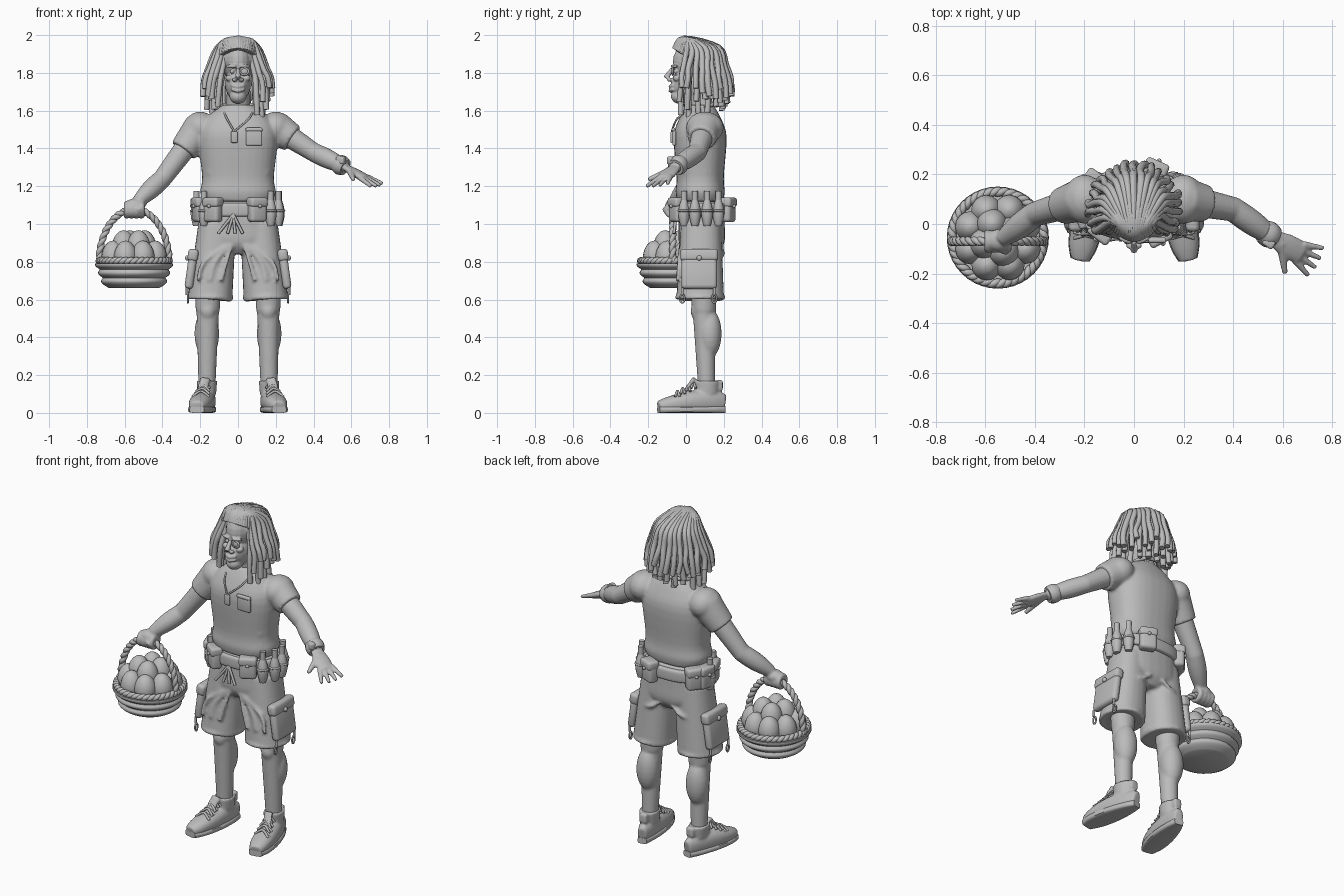
import bpy, bmesh, math, random
from math import sin, cos, pi, radians
from mathutils import Vector, Matrix

random.seed(4)
if "Cube" in bpy.data.objects:
    bpy.data.objects.remove(bpy.data.objects["Cube"])
clay = bpy.data.materials.new("warm_grey_clay")
clay.use_nodes = True
clay.diffuse_color = clay.node_tree.nodes["Principled BSDF"].inputs["Base Color"].default_value = (.5, .5, .5, 1)
X, Y, Z = Matrix.Identity(3)
both_sides = (("left", 1), ("right", -1))
mesh = bmesh.new()  # workbench: helpers add to it, finish() turns it into an object

def at(x, y, z):
    return Vector((x, y, z))

def spline(points, steps, closed):
    """Smooth curve through five-component points: position and two radii."""
    points = [Vector(point) for point in points]
    count, curve = len(points), []
    for i in range(count if closed else count - 1):
        picks = [i + k for k in (-1, 0, 1, 2)]
        a, b, c, d = (points[p % count if closed else max(0, min(count - 1, p))] for p in picks)
        for t in (j / steps for j in range(steps)):
            curve.append((b * 2 + (c - a) * t + (a * 2 - b * 5 + c * 4 - d) * t * t
                          + (b * 3 - a - c * 3 + d) * t ** 3) / 2)
    return curve if closed else curve + [points[-1]]

def sweep(points, sides=12, power=2, up=Y, steps=4, closed=False):
    """Skin a rounded section along the curve; a higher power makes it squarer."""
    path = spline(points, steps, closed)
    count, rings, axis = len(path), [], Vector(up)
    for i, point in enumerate(path):
        after = path[(i + 1) % count if closed else min(i + 1, count - 1)]
        before = path[i - 1 if closed else max(i - 1, 0)]
        along = (after - before).to_3d().normalized()
        axis = Vector(up) if closed else axis
        axis = (axis - along * axis.dot(along)).normalized()
        across, ring = axis.cross(along), []
        for angle in (2 * pi * k / sides for k in range(sides)):
            c, s = (math.copysign(abs(v) ** (2 / power), v) for v in (cos(angle), sin(angle)))
            ring.append(mesh.verts.new(point.to_3d() + across * c * point[3] + axis * s * point[4]))
        rings.append(ring)
    for here, there in zip(rings, rings[1:] + rings[:1] if closed else rings[1:]):
        for k in range(sides):
            mesh.faces.new((here[k - 1], here[k], there[k], there[k - 1]))
    if not closed:
        mesh.faces.new(rings[0][::-1])
        mesh.faces.new(rings[-1])

def loft(rows, y, **style):
    """Upright body from rows of height, half width and half depth."""
    sweep([(0, y, *row) for row in rows], **style)

def limb(start, end, thick, thin, swell=0, depth=1, **style):
    """Tapering, swelling tube between two joints."""
    stations = [(t, thick + (thin - thick) * t + swell * sin(pi * t)) for t in (0, .25, .5, .75, 1)]
    sweep([(*start.lerp(end, t), radius, radius * depth) for t, radius in stations], **style)

def strand(stops, radius, **style):
    sweep([(*stop, radius, radius) for stop in stops], sides=8, **style)

def hoop(centre, u, v, radius):
    """Closed ring spanned by the two half axes u and v."""
    angles = [pi * i / 8 for i in range(16)]
    strand([centre + u * cos(a) + v * sin(a) for a in angles], radius, up=u.cross(v), steps=2, closed=True)

def ball(centre, size):
    placing = Matrix.Translation(centre) @ Matrix.Diagonal((*size, 1))
    bmesh.ops.create_uvsphere(mesh, u_segments=20, v_segments=12, radius=1, matrix=placing)

def box(centre, size, turn=0, lean=0, bevel=.01):
    spin = Matrix.Rotation(turn, 4, 'Z') @ Matrix.Rotation(lean, 4, 'Y')
    placing = Matrix.Translation(centre) @ spin @ Matrix.Diagonal((*size, 1))
    corners = bmesh.ops.create_cube(mesh, size=1, matrix=placing)["verts"]
    edges = list({edge for corner in corners for edge in corner.link_edges})
    bmesh.ops.bevel(mesh, geom=edges, offset=bevel, segments=3, affect='EDGES', profile=.5)

def finish(name, fuse=0):
    """Make the object; fuse melts overlapping pieces into one skin."""
    bmesh.ops.recalc_face_normals(mesh, faces=mesh.faces)
    data = bpy.data.meshes.new(name)
    mesh.to_mesh(data)
    mesh.clear()
    data.materials.append(clay)
    data.shade_smooth()
    data.set_sharp_from_angle(angle=radians(50))
    part = bpy.data.objects.new(name, data)
    bpy.context.collection.objects.link(part)
    if fuse:
        remesh, soften = part.modifiers.new("fuse", 'REMESH'), part.modifiers.new("soften", 'SMOOTH')
        remesh.mode, remesh.voxel_size, remesh.use_smooth_shade = 'VOXEL', fuse, True
        soften.factor, soften.iterations = .5, 4

# Shirt with sleeves, collar and pocket; the arm joints are shared with the arms
shoulder = {name: at(.2 * s, .1, 1.51) for name, s in both_sides}
elbow = {"left": at(.4, .06, 1.38), "right": at(-.4, .04, 1.24)}
wrist = {"left": at(.57, -.06, 1.3), "right": at(-.53, -.06, 1.12)}
loft(((1.12, .18, .12), (1.17, .2, .13), (1.25, .19, .125), (1.46, .21, .14), (1.56, .17, .11), (1.63, .08, .07)),
     y=.075, sides=32, power=2.4)
for name, s in both_sides:
    ball(shoulder[name], (.085, .1, .085))
    limb(shoulder[name], shoulder[name].lerp(elbow[name], .45), .09, .075, sides=20)
    for height in (1.2, 1.27):
        strand([at(s * x, -.03 + x * x, height - .06 + x * .4) for x in (.04, .1, .16)], .01)
finish("shirt", fuse=.009)
hoop(at(0, .085, 1.615), X * .085, Y * .08 + Z * .025, .011)
finish("collar")
box(at(.085, -.062, 1.46), (.085, .02, .09), bevel=.008)
box(at(.085, -.066, 1.5), (.09, .02, .02), bevel=.008)
finish("chest_pocket")

# Necklace and tag
tag = at(-.02, -.075, 1.46)
for name, s in both_sides:
    strand((at(s * .08, .03, 1.61), at(s * .06, -.045, 1.56), tag + Z * .03), .005)
box(tag, (.036, .014, .06), bevel=.006)
finish("necklace")

# Shorts with folds and thick hems
loft(((.84, .07, .08), (.9, .19, .12), (1, .2, .122), (1.12, .185, .12)), y=.083, sides=28, power=2.4)
for name, s in both_sides:
    hem = at(s * .148, .075, .6)
    limb(hem, at(s * .11, .08, 1), .118, .1, depth=1.07, sides=24, power=2.3)
    hoop(hem + Z * .012, X * .112, Y * .122, .012)
    for reach in (.06, .12, .18):
        strand((at(s * .03, -.025, .9), at(s * reach, -.038, .8), at(s * (reach + .03), -.044, .7)), .011)
    strand((at(s * .04, .19, .88), at(s * .1, .198, .84), at(s * .18, .17, .83)), .01)
finish("shorts", fuse=.009)

# Cargo pockets that follow the legs, with hanging cords
for name, s in both_sides:
    centre = at(s * .25, .07, .745)
    box(centre, (.045, .19, .18), lean=-.14 * s, bevel=.02)
    box(centre + at(s * -.012, 0, .09), (.055, .2, .065), lean=-.14 * s, bevel=.018)
    ball(centre + at(s * .02, 0, .075), (.01, .014, .014))
    for offset in (-.09, .08):
        hoop(centre + at(s * .015, offset, -.14), Y * .012, Z * .022, .005)
        strand([centre + at(s * .02, offset, -drop) for drop in (.08, .1, .12)], .007)
    finish(name + "_cargo_pocket")
for slant in (-.04, -.015, .005, .025):
    strand([at(-.025 + slant * k, -.052 - .006 * k, 1.05 - .05 * k) for k in range(3)], .008)
finish("drawstring")

# Belt and its gear, placed by angle around the waist (zero at the left, a quarter turn at the back)
loft(((1.04, .195, .13), (1.05, .205, .14), (1.1, .205, .14), (1.11, .195, .13)), y=.085, sides=40, power=2.4)
finish("belt")

def around(degrees, out):
    angle = radians(degrees)
    return at((.19 + out) * cos(angle), .085 + (.125 + out) * sin(angle), 1.07), angle + pi / 2

for degrees in (-160, -128, -62, 66, 145, 168):
    centre, turn = around(degrees, .025)
    box(centre, (.095, .06, .12), turn, bevel=.018)
    box(centre + Z * .045, (.1, .07, .05), turn, bevel=.014)
    ball(around(degrees, .06)[0] + Z * .025, (.01, .01, .01))
finish("belt_pouches")
for degrees in (-38, -14, 10, 34, 180, -145):
    centre = around(degrees, .03)[0]
    limb(centre - Z * .08, centre + Z * .06, .018, .015, swell=.014)
    limb(centre + Z * .05, centre + Z * .105, .016, .016)
    hoop(centre, X * .028, Y * .028, .006)
finish("belt_flasks")

# Legs and shoes; each foot is swept from heel to toe
for name, s in both_sides:
    knee, ankle = at(s * .16, .095, .54), at(s * .165, .11, .1)
    limb(knee + Z * .12, knee, .07, .064, sides=20)
    limb(knee, ankle, .06, .044, sides=20)
    ball(at(s * .165, .125, .42), (.066, .064, .13))
    ball(knee - Y * .05, (.035, .02, .04))
    finish(name + "_leg", fuse=.009)
    upper, sole = [], []
    for t in (step / 8 for step in range(9)):
        middle = at(s * .15, .205, 0).lerp(at(s * .218, -.145, 0), t)
        width = .066 * (.8 + .35 * t) * sin(pi * (.06 + .88 * t)) ** .4
        height = (.07 - .025 * t) * sin(pi * (.1 + .8 * t)) ** .3
        upper.append((*(middle + Z * height), width * .95, height))
        sole.append((*(middle + Z * .018), width, .018))
    sweep(upper, sides=20, power=2.3, up=Z)
    limb(ankle, ankle + Z * .07, .05, .055, depth=1.25, sides=16)
    limb(at(s * .19, -.01, .1), at(s * .175, .045, .185), .032, .028, depth=.4)
    box(at(s * .157, .18, .145), (.05, .03, .06))
    finish(name + "_shoe", fuse=.008)
    sweep(sole, sides=16, power=4, up=Z)
    finish(name + "_sole")
    for row in range(4):
        knot = at(s * (.197 - .006 * row), .028 * row - .045, .115 + .015 * row)
        for lean in (-1, 1):
            end = at(.045 - .005 * row, .012 * lean, 0)
            strand((knot - end - Z * .03, knot, knot + end - Z * .03), .007)
    finish(name + "_laces")

def arm(name):
    limb(shoulder[name], elbow[name], .065, .05, sides=16)
    limb(elbow[name], wrist[name], .05, .033, swell=.009, sides=16)
    ball(elbow[name], (.05, .05, .05))

# Left arm with an open hand and a wristband
arm("left")
forward, across = at(.8, -.45, -.45), at(.45, .8, .1)
palm = wrist["left"] + forward * .09
limb(wrist["left"], palm + forward * .045, .035, .046, swell=.008, depth=.45, up=Z)
for finger in (-1.5, -.5, .5, 1.5):
    base = palm + forward * .03 + across * .026 * finger
    limb(base, base + forward * (.102 - .01 * abs(finger)) + across * .02 * finger, .015, .01)
limb(palm - forward * .06, at(.61, -.2, 1.235), .023, .011)
finish("left_arm", fuse=.006)
band = elbow["left"].lerp(wrist["left"], .85)
limb(band - forward * .03, band + forward * .03, .046, .045, swell=.008, sides=18)
box(band + at(0, -.035, .025), (.05, .035, .04), -.6)
finish("wristband")

# Right arm with the fist closed on the handle
basket = at(-.55, -.055, .66)
grip = basket + at(0, -.015, .415)
arm("right")
ball(grip + at(.005, .005, .025), (.055, .045, .035))
for finger in (-1.5, -.5, .5, 1.5):
    hoop(grip + X * .027 * finger, Y * .032, Z * .032, .016)
strand([grip + at(.055 - .015 * k, .03 - .04 * k, .035 - .02 * k) for k in range(3)], .015)
finish("right_arm", fuse=.007)

# Basket with fat woven bands, twisted rim and twisted handle
radii = [.13] + [.15 + .004 * i + .016 * abs(sin(pi * i / 4)) for i in range(12)]
sweep([(*(basket + Z * .011 * i), r, r) for i, r in enumerate(radii)], sides=40, steps=2)
finish("basket_bowl")

def twisted(name, centre, rise, aside, span, turns, closed):
    """Two strands wound around a circle or half circle."""
    count = turns * 8
    for phase in (0, pi):
        stops = []
        for i in range(count if closed else count + 1):
            angle, wind = span * i / count, 2 * pi * turns * i / count + phase
            out = X * cos(angle) + rise * sin(angle)
            stops.append(centre + out * .185 + (out.normalized() * cos(wind) + aside * sin(wind)) * .006)
        strand(stops, .014, up=aside, steps=2, closed=closed)
    finish(name)

twisted("basket_rim", basket + Z * .145, Y, Z, 2 * pi, 20, True)
twisted("basket_handle", basket + at(0, -.015, .14), Z * 1.5, Y, pi, 10, False)

# Eggs in a ring with a few heaped on top
for count, reach, height in ((8, .12, .175), (4, .06, .23)):
    for i in range(count):
        place = Matrix.Rotation(2 * pi * i / count + .4, 3, 'Z') @ X * reach + basket + Z * height
        turns = [(-cos(pi * k / 8), sin(pi * k / 8)) for k in range(9)]
        shell = [(rise, .06 * girth * (1 - .12 * rise) + .001) for rise, girth in turns]
        sweep([(*(place + Z * .077 * rise), r, r) for rise, r in shell], sides=16, steps=2)
finish("eggs")

# Neck, head and face
nose = at(0, -.107, 1.772)
limb(at(0, .1, 1.54), at(0, .06, 1.72), .07, .058, sides=16)
for centre, size in ((at(0, .05, 1.86), (.08, .12, .11)), (at(0, .015, 1.74), (.068, .095, .09)),
                     (at(0, -.03, 1.675), (.045, .05, .04))):
    ball(centre, size)
limb(nose + at(0, .035, .05), nose, .01, .016)
for name, s in both_sides:
    for x, y, z, radius in ((.018, .02, -.008, .014), (.045, .06, 0, .022), (.032, .05, .035, .013)):
        ball(nose + at(s * x, y, z), (radius, radius, radius * .8))
    strand([nose + at(s * x, .032 + 6 * x * x, .063) for x in (.01, .035, .06)], .009)
for drop in (.045, .067):
    strand([nose + at(x, .022 + abs(x) / 2, abs(x) / 4 - drop) for x in (-.035, 0, .035)], .009)
finish("head", fuse=.005)
eye = nose + at(.034, .037, .036)
hoop(eye, X * .022, Z * .018, .006)
ball(eye, (.02, .008, .018))
finish("eye_cover")

# Scalp and three layers of locks swept back from the hairline
ball(at(0, .075, 1.87), (.105, .125, .105))
finish("scalp")
for layer, (count, reach, tip) in enumerate(((21, 1, 1.7), (16, .88, 1.64), (13, .74, 1.6))):
    for i in range(count):
        u = 2 * i / (count - 1) - 1
        angle, sink = radians(u * (118 + 6 * layer)), .012 * layer + .02 * u * u
        end, spread = tip + random.uniform(-.04, .03), reach * random.uniform(.96, 1.02)
        stops = [at(.085 * u, -.058 + .05 * u * u, 1.925 - .03 * u * u), at(.08 * u, .02 * u * u - .01, 1.982 - sink)]
        for out, height in ((.115, 1.935 - sink), (.155, 1.84 - sink), (.178, (1.83 + end) / 2), (.185, end)):
            swing = angle + random.uniform(-.05, .05)
            stops.append(at(out * spread * sin(swing), .06 + out * spread * cos(swing), height))
        strand(stops[layer:], random.uniform(.014, .017), up=at(.3, .2, 1))
finish("hair_locks")
mesh.free()
